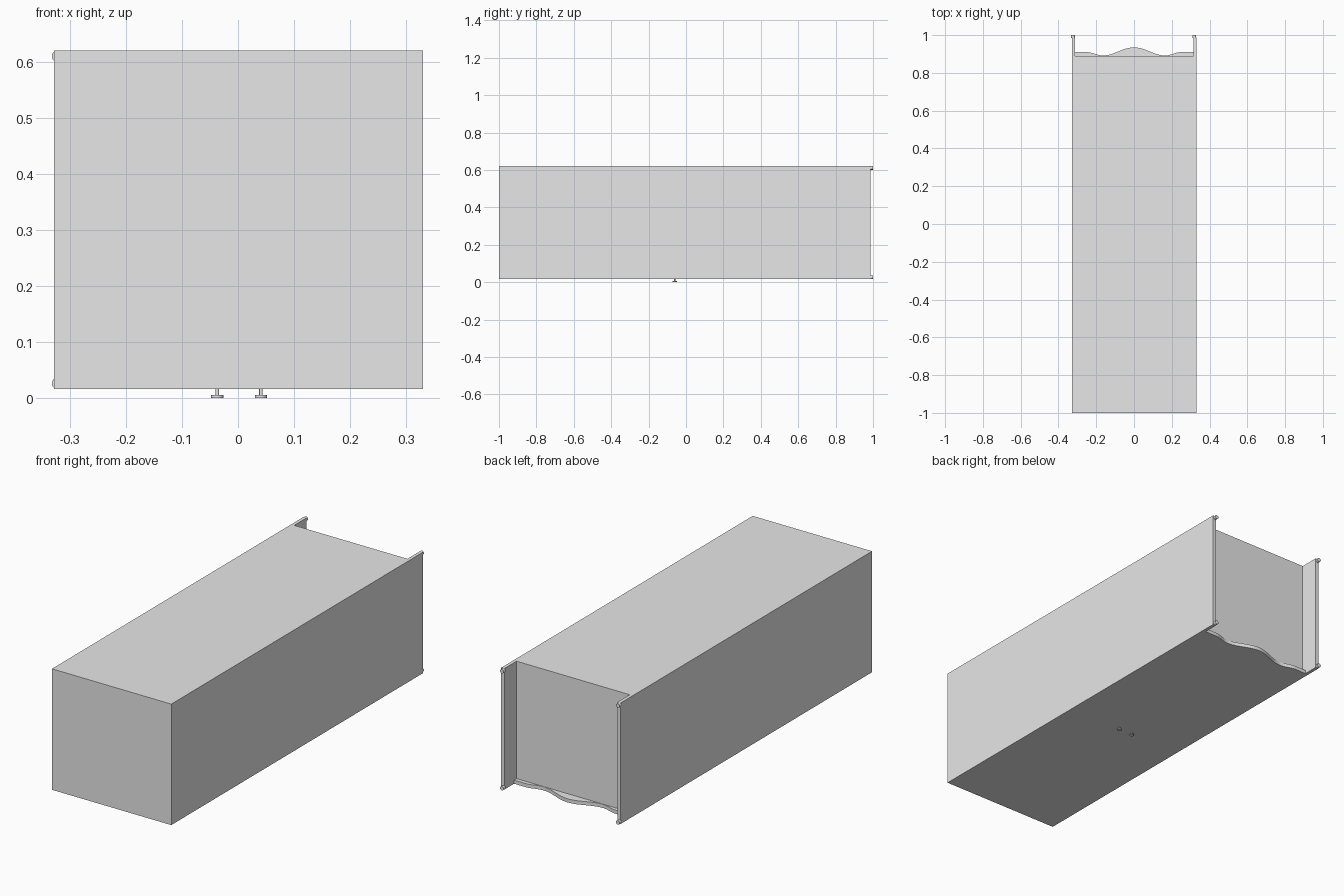
import bpy, bmesh, math

if "Cube" in bpy.data.objects:
    bpy.data.objects.remove(bpy.data.objects["Cube"], do_unlink=True)

grey = bpy.data.materials.new("light_grey")
grey.use_nodes = True
grey.diffuse_color = (0.8, 0.8, 0.8, 1)
grey.node_tree.nodes["Principled BSDF"].inputs["Base Color"].default_value = (0.8, 0.8, 0.8, 1)

BOTTOM, TOP = 0.016, 0.621
LEFT, RIGHT = 0.331, -0.329
FRONT, PANEL, WALL_END = -1.0, 0.89, 0.987
WALL = 0.017


def box(name, x, y, z):
    """Box from three (low, high) ranges."""
    bpy.ops.mesh.primitive_cube_add(size=1, location=[sum(r) / 2 for r in (x, y, z)])
    ob = bpy.context.object
    ob.scale = [r[1] - r[0] for r in (x, y, z)]
    bpy.ops.object.transform_apply(location=False, rotation=False)
    ob.name = name
    ob.data.materials.append(grey)
    return ob


def cylinder(name, radius, depth, location, rotation=(0, 0, 0)):
    bpy.ops.mesh.primitive_cylinder_add(vertices=24, radius=radius, depth=depth,
                                        location=location, rotation=rotation)
    ob = bpy.context.object
    ob.name = name
    ob.data.materials.append(grey)
    bpy.ops.object.shade_smooth_by_angle()
    return ob


# Body block, with the two side walls cut out of it by a recess at the back
body = box("body", (RIGHT, LEFT), (FRONT, WALL_END), (BOTTOM, TOP))
recess = box("recess_cutter", (RIGHT + WALL, LEFT - WALL), (PANEL, 1.1), (-0.1, 0.8))
recess.hide_render = True
cut = body.modifiers.new("back_recess", "BOOLEAN")
cut.operation = "DIFFERENCE"
cut.solver = "EXACT"
cut.object = recess
bpy.context.view_layer.objects.active = body
bpy.ops.object.modifier_apply(modifier=cut.name)
bpy.data.objects.remove(recess, do_unlink=True)


# Wavy apron along the bottom of the recess
def wave(x):
    x = abs(x)
    if x < 0.165:
        return 0.9135 + 0.0215 * math.cos(math.pi * x / 0.165)
    if x < 0.25:
        return 0.901 - 0.009 * math.cos(math.pi * (x - 0.165) / 0.085)
    return 0.91


bm = bmesh.new()
steps = 48
inner_left, inner_right = LEFT - WALL, RIGHT + WALL
xs = [inner_right + (inner_left - inner_right) * i / steps for i in range(steps + 1)]
outline = [(inner_right, PANEL - 0.01)] + [(inner_left, PANEL - 0.01)]
outline += [(x, wave(x)) for x in reversed(xs)]
face = bm.faces.new([bm.verts.new((x, y, BOTTOM)) for x, y in outline])
ext = bmesh.ops.extrude_face_region(bm, geom=[face])
bmesh.ops.translate(bm, vec=(0, 0, 0.018),
                    verts=[v for v in ext["geom"] if isinstance(v, bmesh.types.BMVert)])
bmesh.ops.recalc_face_normals(bm, faces=bm.faces)
mesh = bpy.data.meshes.new("wavy_apron")
bm.to_mesh(mesh)
bm.free()
apron = bpy.data.objects.new("wavy_apron", mesh)
bpy.context.collection.objects.link(apron)
mesh.materials.append(grey)

# Round studs at the ends of the side walls
for side, x in (("left", 0.319), ("right", -0.323)):
    for level, z in (("lower", BOTTOM + 0.01), ("upper", TOP - 0.01)):
        cylinder(f"{side}_{level}_stud", 0.010, 0.016, (x, 0.992, z), (math.pi / 2, 0, 0))

# Two small pegs under the floor
for side, x in (("left", 0.041), ("right", -0.037)):
    cylinder(f"{side}_peg_stem", 0.003, 0.016, (x, -0.06, 0.011))
    cylinder(f"{side}_peg_foot", 0.011, 0.005, (x, -0.06, 0.0025))
